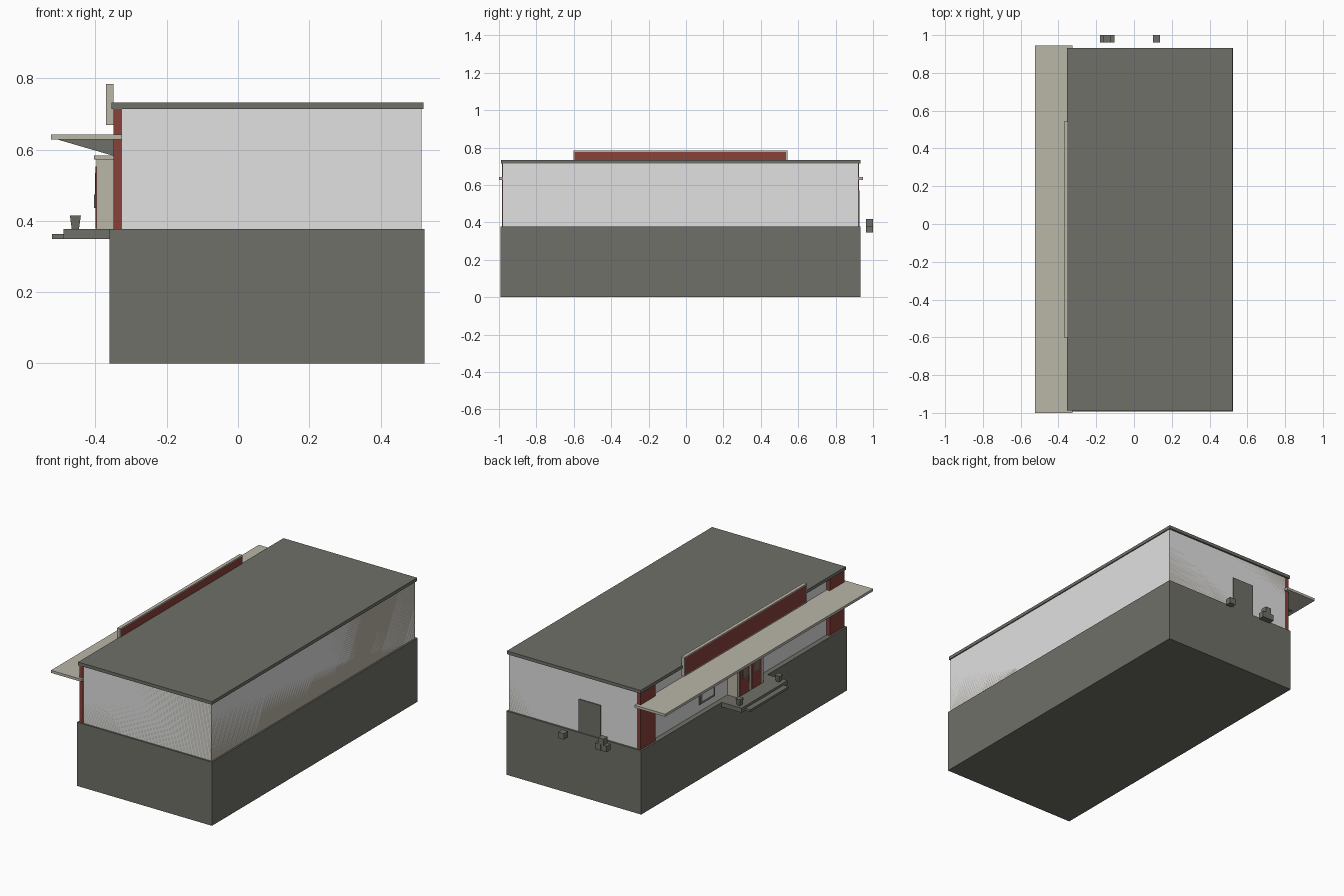
import bpy
import bmesh

cube = bpy.data.objects.get("Cube")
if cube:
    bpy.data.objects.remove(cube, do_unlink=True)


def material(name, rgb):
    m = bpy.data.materials.new(name)
    m.use_nodes = True
    m.diffuse_color = (*rgb, 1)
    m.node_tree.nodes["Principled BSDF"].inputs["Base Color"].default_value = (*rgb, 1)
    return m


GREY = material("dark grey", (0.16, 0.16, 0.138))
BEIGE = material("beige", (0.49, 0.465, 0.39))
RED = material("brick red", (0.25, 0.053, 0.042))
WHITE = material("pale grey", (0.75, 0.75, 0.75))


def finish(name, bm, *mats):
    bmesh.ops.recalc_face_normals(bm, faces=bm.faces[:])
    mesh = bpy.data.meshes.new(name)
    bm.to_mesh(mesh)
    bm.free()
    for m in mats:
        mesh.materials.append(m)
    ob = bpy.data.objects.new(name, mesh)
    bpy.context.collection.objects.link(ob)
    return ob


def box(name, xs, ys, zs, *mats, taper=1.0):
    """Box between limits; taper scales the bottom face."""
    bm = bmesh.new()
    bmesh.ops.create_cube(bm, size=1)
    for v in bm.verts:
        k = taper if v.co.z < 0 else 1
        for i, (lo, hi) in enumerate((xs, ys, zs)):
            s = k if i < 2 else 1
            v.co[i] = (lo + hi) / 2 + v.co[i] * (hi - lo) * s
    return finish(name, bm, *mats)


# Main masses: pale walls with flush beige cladding on the three plain sides
box("foundation", (-0.36, 0.524), (-0.992, 0.933), (0, 0.377), GREY)
box("walls", (-0.33, 0.515), (-0.982, 0.922), (0.377, 0.715), WHITE)
box("side_cladding", (0.505, 0.515), (-0.982, 0.922), (0.374, 0.72), BEIGE)
box("front_cladding", (-0.33, 0.51), (-0.982, -0.975), (0.374, 0.72), BEIGE)
box("rear_cladding", (-0.33, 0.51), (0.915, 0.922), (0.374, 0.72), BEIGE)
box("roof", (-0.355, 0.521), (-0.988, 0.932), (0.714, 0.733), GREY)

# Red corner piers
for side, ys in (("rear", (0.785, 0.924)), ("front", (-0.984, -0.845))):
    box(side + "_pier", (-0.35, -0.326), ys, (0.377, 0.714), RED)

# Canopy with triangular brackets
box("canopy", (-0.525, -0.325), (-1.0, 0.945), (0.628, 0.643), BEIGE)
for n in range(5):
    y = -0.83 + n * 0.4
    bm = bmesh.new()
    profile = [(-0.508, 0.629), (-0.329, 0.629), (-0.329, 0.578), (-0.35, 0.583)]
    face = bm.faces.new([bm.verts.new((x, y - 0.01, z)) for x, z in profile])
    side = bmesh.ops.extrude_face_region(bm, geom=[face])
    moved = [v for v in side["geom"] if isinstance(v, bmesh.types.BMVert)]
    bmesh.ops.translate(bm, verts=moved, vec=(0, 0.02, 0))
    finish("canopy_bracket", bm, GREY)

# Sign board: beige frame with a red panel on both faces
board = box("sign_board", (-0.37, -0.35), (-0.602, 0.542), (0.67, 0.784), BEIGE, RED)
bm = bmesh.new()
bm.from_mesh(board.data)
bm.normal_update()
broad = [f for f in bm.faces if abs(f.normal.x) > 0.5]
bmesh.ops.inset_individual(bm, faces=broad, thickness=0.009, depth=0)
for f in broad:
    f.material_index = 1
bm.to_mesh(board.data)
bm.free()

# Entrance porch with double doors
box("porch", (-0.397, -0.33), (-0.16, 0.085), (0.377, 0.573), BEIGE)
box("porch_cap", (-0.404, -0.33), (-0.168, 0.093), (0.573, 0.584), BEIGE)
for s in (-1, 1):
    mid = -0.035 + s * 0.056
    box("entrance_door", (-0.4, -0.396), (mid - 0.045, mid + 0.045), (0.379, 0.553), RED)
    box("door_glass", (-0.402, -0.399), (mid - 0.022, mid + 0.022), (0.475, 0.535), GREY)
    pull = -0.035 + s * 0.02
    box("door_handle", (-0.404, -0.399), (pull - 0.003, pull + 0.003), (0.437, 0.475), GREY)

# Landing, step and planters
box("landing", (-0.49, -0.355), (-0.25, 0.18), (0.35, 0.377), GREY)
box("step", (-0.522, -0.488), (-0.215, 0.145), (0.35, 0.363), GREY)
for y in (0.15, -0.215):
    box("planter", (-0.472, -0.441), (y - 0.016, y + 0.016), (0.377, 0.416), GREY, taper=0.65)

# Shop window
box("window_frame", (-0.336, -0.33), (0.21, 0.35), (0.42, 0.55), GREY)
box("window_pane", (-0.338, -0.335), (0.225, 0.335), (0.435, 0.535), WHITE)

# Service door and crates at the rear
box("service_door", (-0.09, 0.053), (0.92, 0.928), (0.377, 0.571), GREY)
for x, z in ((-0.161, 0.346), (-0.122, 0.346), (-0.142, 0.382), (0.119, 0.346)):
    box("crate", (x - 0.019, x + 0.019), (0.962, 1.0), (z, z + 0.036), GREY)
